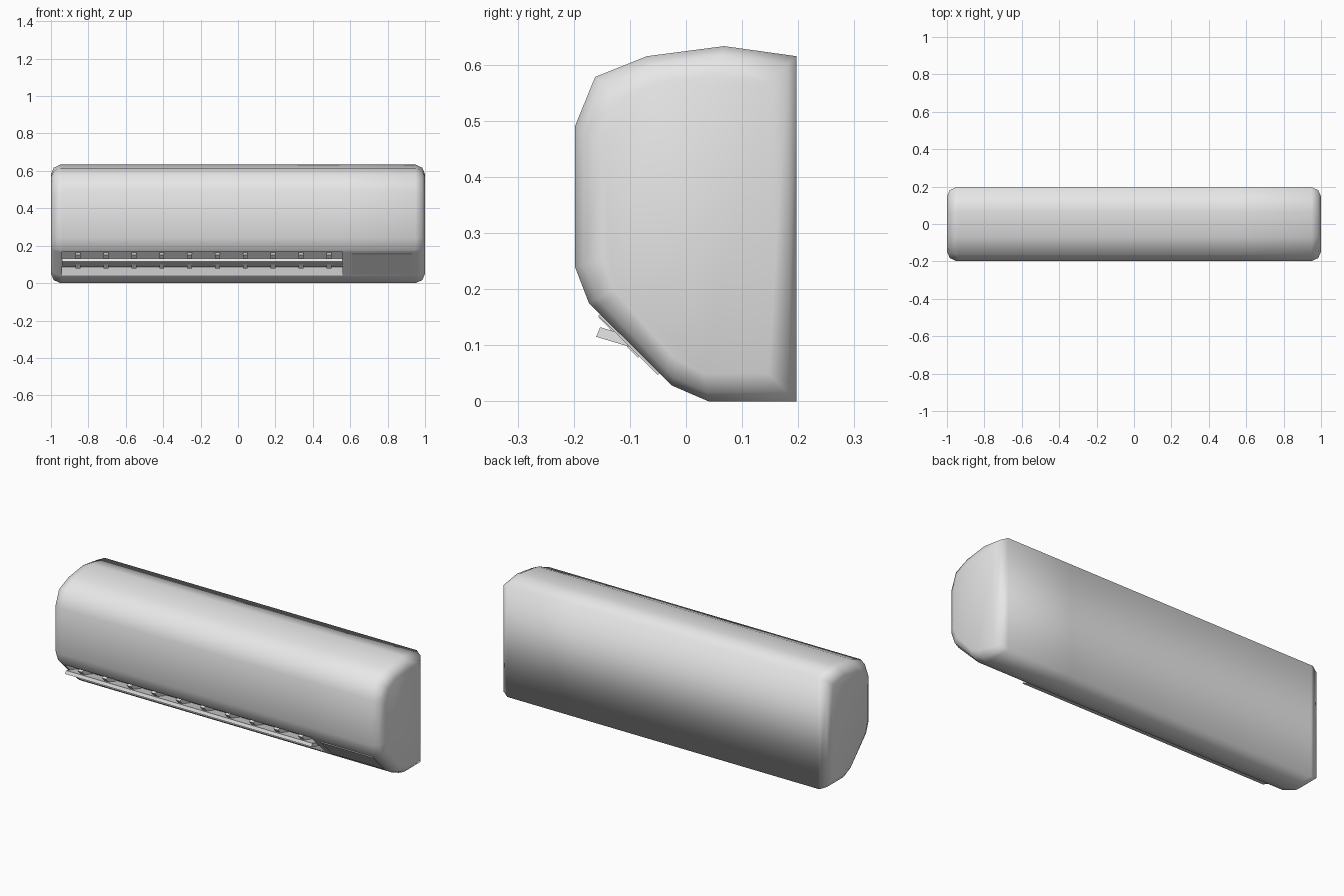
import bpy, bmesh

cube = bpy.data.objects.get("Cube")
if cube:
    bpy.data.objects.remove(cube, do_unlink=True)


def material(name, value):
    m = bpy.data.materials.new(name)
    m.use_nodes = True
    m.diffuse_color = (value, value, value, 1)
    m.node_tree.nodes["Principled BSDF"].inputs["Base Color"].default_value = (value, value, value, 1)
    return m


shell_grey = material("shell grey", 0.8)
panel_grey = material("panel grey", 0.7)


def finish(bm, name, mat, smooth=False):
    me = bpy.data.meshes.new(name)
    for f in bm.faces:
        f.smooth = smooth
    bm.to_mesh(me)
    bm.free()
    me.materials.append(mat)
    ob = bpy.data.objects.new(name, me)
    bpy.context.collection.objects.link(ob)
    return ob


def loft(sections):
    """Closed skin through (x, profile) sections; returns mesh and side faces."""
    bm = bmesh.new()
    rings = [[bm.verts.new((x, y, z)) for y, z in pts] for x, pts in sections]
    sides = []
    for a, b in zip(rings, rings[1:]):
        n = len(a)
        sides.append([bm.faces.new((a[i], a[(i + 1) % n], b[(i + 1) % n], b[i])) for i in range(n)])
    bm.faces.new(rings[0])
    bm.faces.new(rings[-1])
    bmesh.ops.recalc_face_normals(bm, faces=bm.faces)
    return bm, sides


def prism(name, pts, x0, x1, mat):
    return finish(loft([(x0, pts), (x1, pts)])[0], name, mat)


# Housing: side profile lofted along x, with rounded ends and a vent opening
VENT_X = (-0.94, 0.56)
LOW, HIGH = (-0.037, 0.04), (-0.165, 0.167)
profile = [(0.197, 0), (0.04, 0), (-0.025, 0.028), LOW, HIGH, (-0.173, 0.175),
           (-0.198, 0.24), (-0.198, 0.49), (-0.162, 0.578), (-0.07, 0.615),
           (0.068, 0.633), (0.197, 0.615)]


def inset(d):
    cz = 0.3165
    return [(y * (1 - d / 0.198), cz + (z - cz) * (1 - d / cz)) for y, z in profile]


stations = [(-1, 0.05), (-0.985, 0.016), (-0.95, 0), (VENT_X[0], 0),
            (VENT_X[1], 0), (0.95, 0), (0.985, 0.016), (1, 0.05)]
bm, sides = loft([(x, inset(d)) for x, d in stations])
bmesh.ops.delete(bm, geom=[sides[3][profile.index(LOW)]], context='FACES')
finish(bm, "housing", shell_grey, smooth=True)

# Vent recess: inward-facing liner, open at the front
liner = [LOW, HIGH, (-0.115, 0.167), (-0.05, 0.1)]
bm, sides = loft([(x, liner) for x in VENT_X])
bmesh.ops.reverse_faces(bm, faces=bm.faces)
bmesh.ops.delete(bm, geom=[sides[0][0]], context='FACES')
finish(bm, "vent_recess", shell_grey)

# Long air flap
prism("air_flap", [(-0.16, 0.115), (-0.153, 0.132), (-0.055, 0.103), (-0.06, 0.085)],
      *VENT_X, shell_grey)

# Row of guide vanes behind the flap
vane = [(-0.156, 0.15), (-0.086, 0.078), (-0.055, 0.095), (-0.11, 0.163)]
for i in range(10):
    x = -0.855 + 0.149 * i
    prism(f"vane_{i + 1}", vane, x - 0.013, x + 0.013, shell_grey)

# Display panel on the sloped lower front
prism("display_panel", [(-0.047, 0.05), (-0.05, 0.047), (-0.156, 0.152), (-0.153, 0.155)],
      0.61, 0.93, panel_grey)
